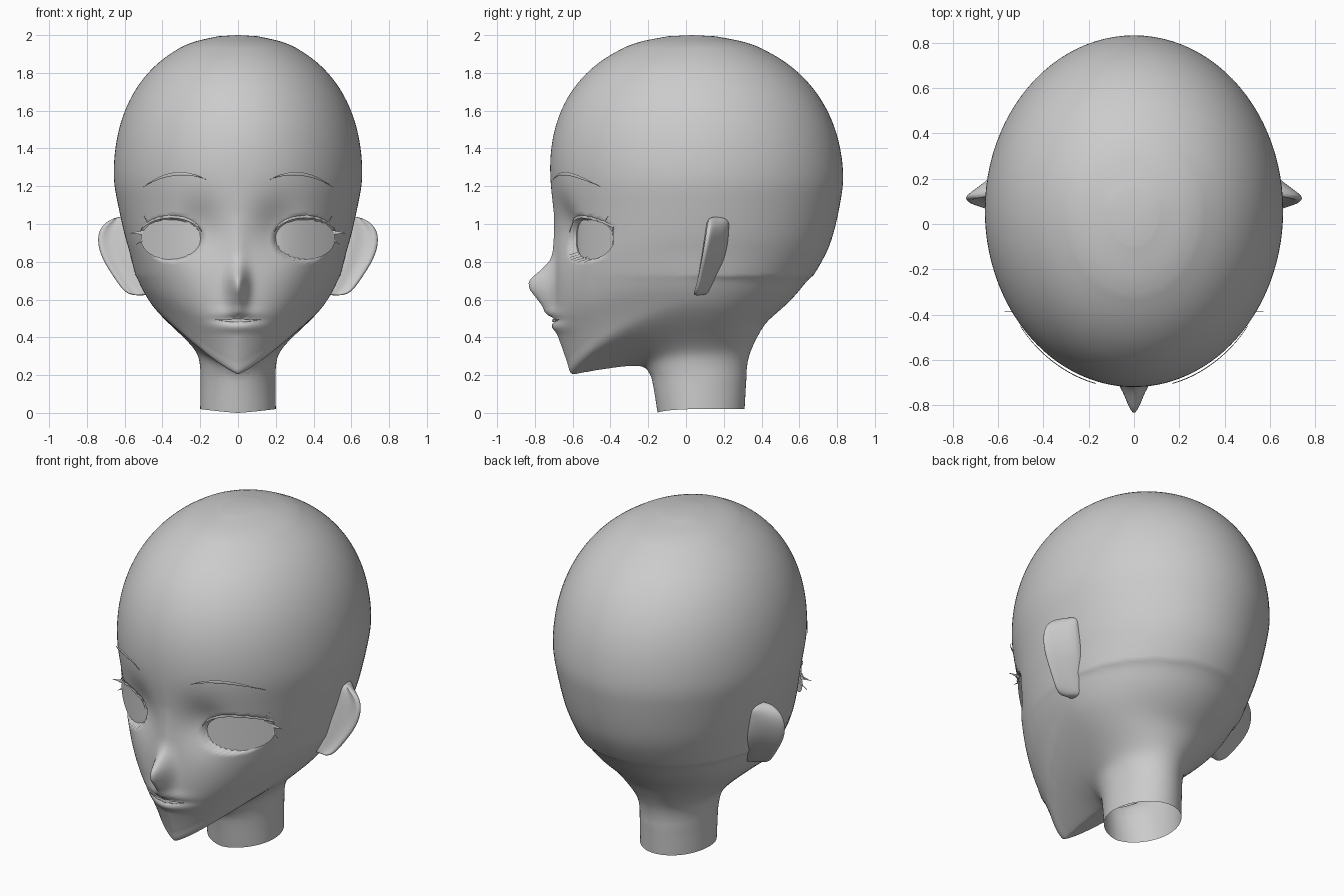
import bpy, bmesh, math
from mathutils import Vector
from mathutils.bvhtree import BVHTree

if "Cube" in bpy.data.objects:
    bpy.data.objects.remove(bpy.data.objects["Cube"])

skin = bpy.data.materials.new("matte_grey")
skin.diffuse_color = (0.6, 0.6, 0.6, 1)
skin.use_nodes = True
skin.node_tree.nodes["Principled BSDF"].inputs["Base Color"].default_value = skin.diffuse_color


def finish(name, bm, mirror=False):
    me = bpy.data.meshes.new(name)
    for f in bm.faces:
        f.smooth = True
    bm.to_mesh(me)
    bm.free()
    me.materials.append(skin)
    ob = bpy.data.objects.new(name, me)
    bpy.context.collection.objects.link(ob)
    if mirror:
        ob.modifiers.new("mirror", 'MIRROR').use_mirror_merge = False
    return ob


def face_front(bm):
    for f in bm.faces:
        f.normal_update()
        if f.normal.y > 0:
            f.normal_flip()


def catmull(keys, steps):
    out, n = [], len(keys)
    for i in range(n - 1):
        p = [keys[max(0, min(n - 1, i + k))] for k in (-1, 0, 1, 2)]
        for s in range(steps):
            t = s / steps
            out.append([0.5 * (2 * b + (c - a) * t + (2 * a - 5 * b + 4 * c - d) * t * t
                               + (3 * b - a - 3 * c + d) * t ** 3) for a, b, c, d in zip(*p)])
    out.append(list(keys[-1]))
    return out


def gauss(v, s):
    return math.exp(-(v / s) ** 2 / 2)


# Neck, jaw and face rings: front y, front z, half width, side z, back y, back z
rings = [(-.15, 0, .20, .02, .31, .02), (-.19, .21, .20, .25, .325, .24),
         (-.25, .25, .225, .33, .35, .33), (-.40, .235, .30, .41, .385, .40),
         (-.54, .215, .385, .49, .42, .46), (-.605, .208, .45, .56, .46, .50),
         (-.63, .27, .485, .61, .52, .55), (-.66, .36, .52, .67, .58, .605),
         (-.69, .44, .545, .73, .645, .68), (-.70, .60, .57, .84, .725, .81),
         (-.695, .74, .595, .92, .77, .91), (-.69, .92, .62, 1.03, .803, 1.04),
         (-.705, 1.1, .645, 1.15, .823, 1.15)]
# Skull dome as a rounded superellipse
for k in range(8):
    h = math.sin(math.radians(k * 11.8))
    f = (1 - h ** 2.2) ** .4545
    mid, z = .06 - .03 * h, 1.25 + .75 * h
    rings.append((mid - .78 * f, z, .66 * f, z, mid + .775 * f, z))
rings = catmull(rings, 8)
# Even out the rings above the chin
for _ in range(24):
    old = [list(r) for r in rings]
    for i in range(50, len(rings) - 12):
        rings[i] = [(a + 2 * b + c) / 4 for a, b, c in zip(old[i - 1], old[i], old[i + 1])]

# Nose outline: z, how far it stands out
NOSE = [(.50, 0), (.53, .03), (.59, .08), (.655, .131), (.685, .137), (.71, .127),
        (.76, .07), (.80, .032), (.84, .016), (1.05, 0)]
EYE_X, EYE_Z, EYE_W, EYE_H = .355, .92, .158, .108
SIDE_Y = .06


def nose(z):
    for (a, fa), (b, fb) in zip(NOSE, NOSE[1:]):
        if a <= z <= b:
            return fa + (fb - fa) * (z - a) / (b - a)
    return 0


def eye_y(x):
    return -.58 + .20 * (max(0, abs(x) - .195) / .32) ** 1.5


def face_point(x, y, z, w):
    ax = abs(x)
    d = -nose(z) * math.exp(-(x / .048) ** 2)
    d += .053 * gauss(ax - .21, .085) * gauss(z - .98, .10)    # eye sockets
    d -= .020 * gauss(x, .08) * gauss(z - .525, .022)          # upper lip
    d -= .022 * gauss(x, .08) * gauss(z - .458, .020)          # lower lip
    d += .015 * gauss(x, .08) * gauss(z - .492, .009)          # mouth crease
    y += d * w
    r = math.hypot((ax - EYE_X) / EYE_W, (z - EYE_Z) / EYE_H)  # eye openings
    k = max(0, min(1, (1.07 - r) / .12))
    return (x, y + k * (max(y, eye_y(x) + .02) - y), z)


def ring_points(yf, zf, w, zs, yb, zb):
    n = 2 - .4 * gauss(zs - .56, .13)                          # pointed at the chin
    half = []
    for i in range(57):                                        # front quarter
        s = math.sin(math.pi / 2 * (i / 56) ** 1.2)
        c = max(0, 1 - s ** n) ** (1 / n)
        half.append(face_point(w * s, SIDE_Y + (yf - SIDE_Y) * c,
                               zf + (zs - zf) * s ** 1.2, min(1, c * 3)))
    for i in range(1, 25):                                     # back quarter
        t = math.pi / 2 * (1 + i / 24)
        s, c = math.sin(t), -math.cos(t)
        half.append((w * s, SIDE_Y + (yb - SIDE_Y) * c, zb + (zs - zb) * s * s))
    return half + [(-x, y, z) for x, y, z in reversed(half[1:-1])]


def loft(bm, loops):
    rows = [[bm.verts.new(p) for p in loop] for loop in loops]
    for a, b in zip(rows, rows[1:]):
        for i in range(len(a)):
            j = (i + 1) % len(a)
            bm.faces.new((a[i], a[j], b[j], b[i]))
    return rows


# Head with neck, closed at the crown, open at the neck
bm = bmesh.new()
rows = loft(bm, [ring_points(*r) for r in rings])
top = bm.verts.new((0, .03, 2))
for i, v in enumerate(rows[-1]):
    bm.faces.new((v, rows[-1][(i + 1) % len(rows[-1])], top))
# soften the jaw into the neck, more towards the back
for y0 in (-.5, -.4, -.3, -.2):
    soft = [v for v in bm.verts if v.co.y > y0 and .2 < v.co.z < .72]
    for _ in range(12):
        bmesh.ops.smooth_vert(bm, verts=soft, factor=.5, use_axis_x=True,
                              use_axis_y=True, use_axis_z=True)
bmesh.ops.recalc_face_normals(bm, faces=bm.faces)
tree = BVHTree.FromBMesh(bm)
finish("head", bm)


def on_face(x, z, off, y_max=9):
    hit = tree.ray_cast(Vector((x, -2, z)), Vector((0, 1, 0)))[0]
    return Vector((x, min((hit.y if hit else 0) - off, y_max), z))


def disc(name, cx, cz, rx, rz, off, mirror):
    bm = bmesh.new()
    loops = []
    for k in range(1, 7):
        ring = []
        for a in range(32):
            x = cx + rx * k / 6 * math.cos(a * math.pi / 16)
            ring.append((x, eye_y(x) - off, cz + rz * k / 6 * math.sin(a * math.pi / 16)))
        loops.append(ring)
    rows = loft(bm, loops)
    bm.faces.new(rows[0])
    face_front(bm)
    finish(name, bm, mirror)


def ribbon(name, strips, off, mirror=True, y_max=9):
    # each strip is a path of (x, z, half height), wrapped on the face
    bm = bmesh.new()
    for strip in strips:
        prev = None
        for x, z, h in catmull(strip, 4):
            mid = on_face(x, z, off, y_max)
            h = max(h, .0008)
            cur = [bm.verts.new(mid + Vector((0, -.004 * (k == 0), k * h))) for k in (-1, 0, 1)]
            if prev:
                for k in (0, 1):
                    bm.faces.new((prev[k], cur[k], cur[k + 1], prev[k + 1]))
            prev = cur
    face_front(bm)
    finish(name, bm, mirror)


# Eyes: whites, and the one visible iris
disc("eye_white", EYE_X, EYE_Z, EYE_W * 1.01, EYE_H * 1.01, 0, True)
disc("iris", .322, .922, .09, .1, .005, False)

# Brows and mouth: tapered arcs
T = [i / 10 for i in range(11)]
ribbon("eyebrow", [[(.17 + .33 * t, 1.236 - .039 * t + .19 * t * (1 - t),
                     .009 * math.sin(math.pi * t)) for t in T]], .012)
ribbon("mouth", [[(.24 * t - .12, .494 - .024 * t * (1 - t),
                   .008 * math.sin(math.pi * t)) for t in T]], .009, mirror=False)

# Upper lashes: lid arch and three flicks at the outer corner
arch = [(EYE_X + EYE_W * 1.1 * math.cos(a), EYE_Z + EYE_H * 1.1 * math.sin(a),
         .002 + .006 * math.sin(a)) for a in (2.8 - 2.6 * t for t in T)]
flicks = [[(.475, 1.0, .009), (.497, 1.042, 0)], [(.49, .955, .014), (.57, .952, 0)],
          [(.49, .925, .009), (.54, .89, 0)]]
ribbon("upper_eyelash", [arch] + flicks, .009, y_max=-.385)

# Ears: thin flared shells, from height and rim reach
bm = bmesh.new()
loops = []
for z, xt in [(.62, .57), (.65, .615), (.72, .662), (.82, .728), (.92, .752),
              (.995, .728), (1.04, .65)]:
    t = (z - .62) / .42
    yt, yf = .05 + .085 * t ** .7, .02 + .06 * t
    yb, xr = .10 + .13 * min(1, 1.8 * t), .45 + .13 * t
    xm = xr + (xt - xr) * .62
    loops.append([(xr, yf, z), (xm, yt + .008, z), (xt - .022, yt - .024, z),
                  (xt, yt - .006, z), (xt - .006, yt + .01, z),
                  (xm, (yt + yb) / 2, z), (xr, yb + .04, z)])
rows = loft(bm, loops)
bm.faces.new(rows[0])
bm.faces.new(rows[-1])
bmesh.ops.recalc_face_normals(bm, faces=bm.faces)
smooth = finish("ear", bm, True).modifiers.new("smooth", 'SUBSURF')
smooth.levels = smooth.render_levels = 2
